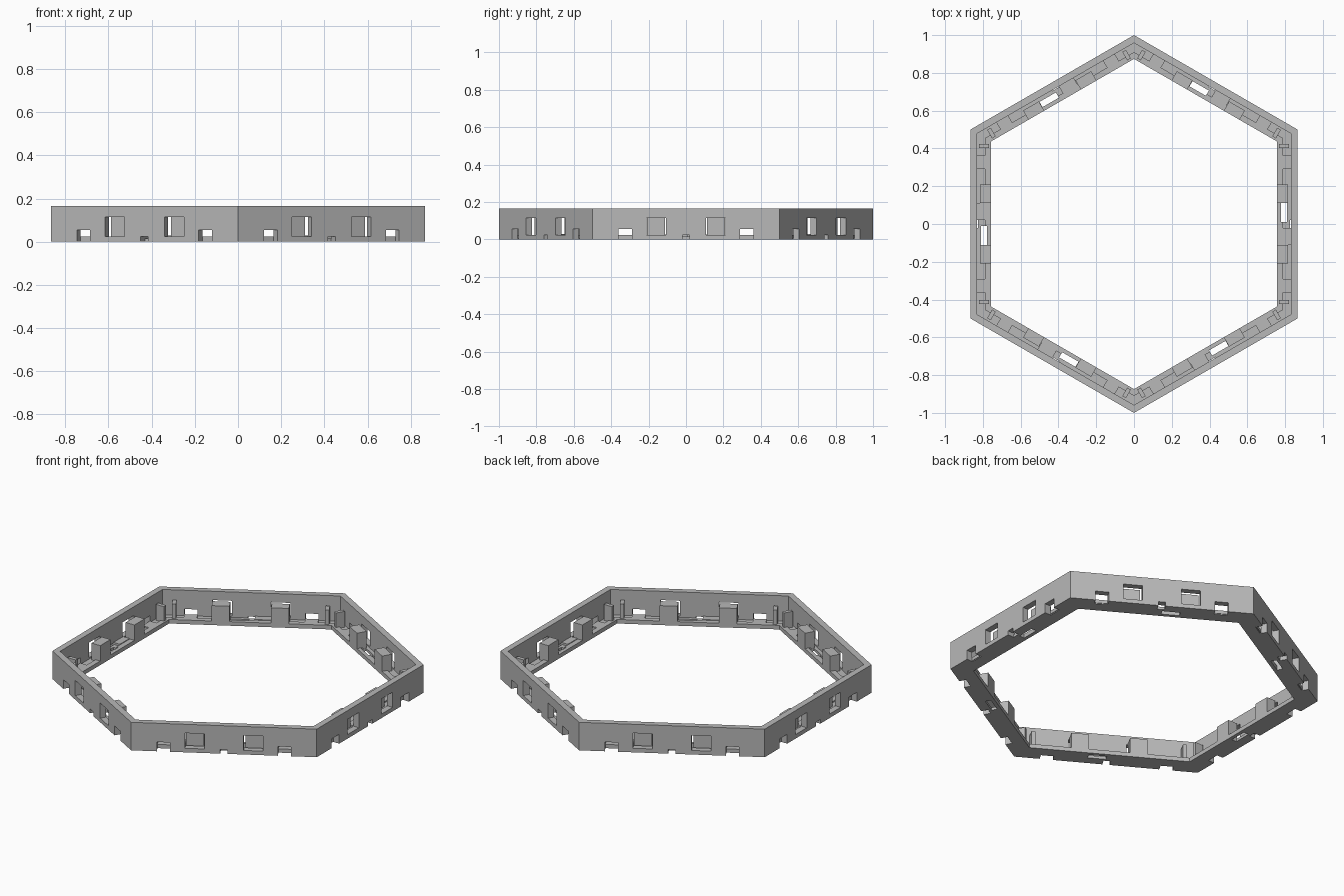
import bpy, bmesh, math
from mathutils import Matrix, Vector

cube = bpy.data.objects.get("Cube")
if cube:
    bpy.data.objects.remove(cube, do_unlink=True)

grey = bpy.data.materials.new("plain grey")
grey.use_nodes = True
grey.diffuse_color = (0.48, 0.48, 0.48, 1)
grey.node_tree.nodes["Principled BSDF"].inputs["Base Color"].default_value = (0.48, 0.48, 0.48, 1)

HEIGHT = 0.166
OUTER = math.cos(math.pi / 6)   # distance from centre to outer wall
WALL = 0.83                     # inner side of wall
LIP = 0.788                     # step in the floor
INNER = 0.757                   # inner edge of floor
FLOOR = 0.024


def finish(name, bm):
    bmesh.ops.recalc_face_normals(bm, faces=bm.faces)
    mesh = bpy.data.meshes.new(name)
    bm.to_mesh(mesh)
    bm.free()
    mesh.materials.append(grey)
    obj = bpy.data.objects.new(name, mesh)
    bpy.context.collection.objects.link(obj)
    return obj


def hex_sweep(name, profile):
    """Carry a closed (distance, height) profile round the six corners."""
    bm = bmesh.new()
    rings = []
    for i in range(6):
        a = math.radians(30 + 60 * i)
        rings.append([bm.verts.new((d / OUTER * math.cos(a), d / OUTER * math.sin(a), z))
                      for d, z in profile])
    n = len(profile)
    for i in range(6):
        a, b = rings[i], rings[(i + 1) % 6]
        for j in range(n):
            k = (j + 1) % n
            bm.faces.new((a[j], b[j], b[k], a[k]))
    return finish(name, bm)


def side_boxes(name, boxes):
    """Repeat boxes (distance, along, height ranges) on all six sides."""
    bm = bmesh.new()
    for i in range(6):
        turn = Matrix.Rotation(math.radians(60 * i), 4, 'Z')
        for ranges in boxes:
            mid = Vector([(lo + hi) / 2 for lo, hi in ranges])
            size = Vector([hi - lo for lo, hi in ranges])
            bmesh.ops.create_cube(bm, size=1, matrix=turn @ Matrix.Translation(mid)
                                  @ Matrix.Diagonal(size).to_4x4())
    return finish(name, bm)


def both(d, t, z):
    """A box and its mirror image along the side."""
    return [(d, t, z), (d, (-t[1], -t[0]), z)]


# Hexagonal wall with its stepped floor
frame = hex_sweep("hexagonal_frame", [
    (OUTER, 0), (OUTER, HEIGHT), (WALL, HEIGHT), (WALL, 0.016),
    (LIP, 0.016), (LIP, FLOOR), (INNER, FLOOR), (INNER, 0)])

# Windows, bottom slots, centre notch and floor slot
through = (WALL - 0.004, 0.9)
cutter = side_boxes("opening_cutter",
                    both(through, (0.106, 0.21), (FLOOR, 0.114))
                    + both(through, (0.29, 0.362), (-0.02, 0.055))
                    + [(through, (-0.02, 0.02), (-0.02, FLOOR)),
                       ((0.778, 0.81), (0.01, 0.11), (-0.02, 0.06))])
cutter.hide_render = True
mod = frame.modifiers.new("openings", 'BOOLEAN')
mod.operation = 'DIFFERENCE'
mod.solver = 'EXACT'
mod.object = cutter
bpy.context.view_layer.objects.active = frame
bpy.ops.object.modifier_apply(modifier=mod.name)
bpy.data.objects.remove(cutter, do_unlink=True)

# Upright plates standing behind the windows
side_boxes("window_plates", both((INNER, 0.814), (0.112, 0.208), (0.01, 0.115)))

# Slim posts beside every corner
side_boxes("corner_posts", both((0.768, 0.82), (0.402, 0.424), (0.01, 0.11)))

# Low raised tab on each floor
side_boxes("floor_tabs", [((LIP, WALL), (-0.11, -0.02), (0.01, FLOOR + 0.004))])

# Filler blocks that back the bottom slots
side_boxes("slot_sills", both((LIP, WALL), (0.29, 0.362), (0.004, FLOOR)))
